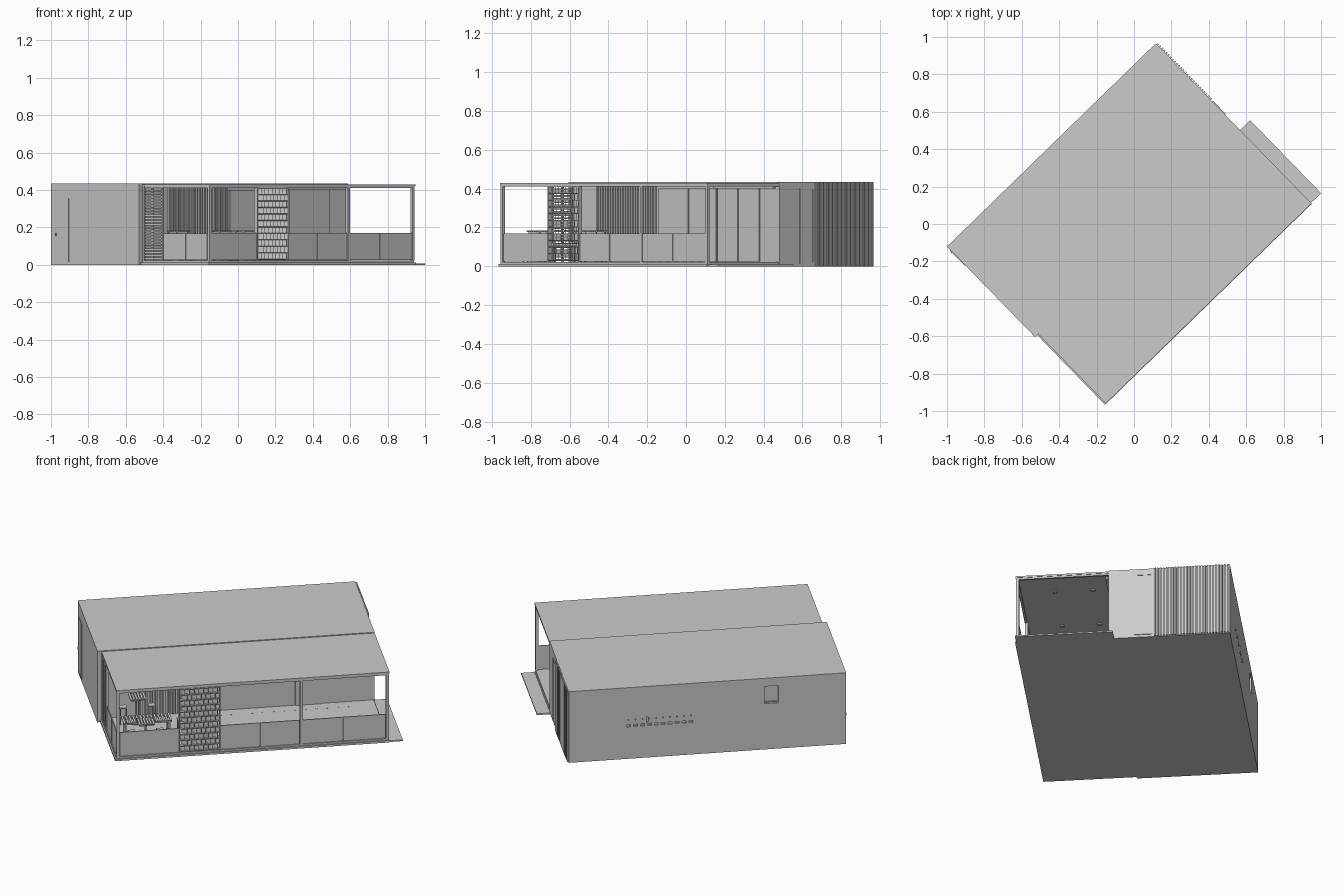
import bpy, bmesh, math
from mathutils import Matrix, Vector

ANG = math.radians(44.2)      # whole building is turned on plan
TURN = Matrix.Rotation(ANG, 4, 'Z')


def boxes(name, specs, spin=0.0):
    """One object from (u0,u1,v0,v1,z0,z1) boxes; u runs along the building, v to the back."""
    bm = bmesh.new()
    for u0, u1, v0, v1, z0, z1 in specs:
        c = Vector(((u0 + u1) / 2, (v0 + v1) / 2, (z0 + z1) / 2))
        m = (Matrix.Translation(c) @ Matrix.Rotation(spin, 4, 'Z')
             @ Matrix.Diagonal((u1 - u0, v1 - v0, z1 - z0, 1)))
        bmesh.ops.create_cube(bm, size=1, matrix=m)
    return finish(name, bm)


def discs(name, specs, n=12):
    """Short vertical cylinders (u, v, z0, z1, radius)."""
    bm = bmesh.new()
    for u, v, z0, z1, r in specs:
        bmesh.ops.create_cone(bm, cap_ends=True, segments=n, radius1=r, radius2=r, depth=z1 - z0,
                              matrix=Matrix.Translation((u, v, (z0 + z1) / 2)))
    return finish(name, bm)


def finish(name, bm):
    me = bpy.data.meshes.new(name)
    bm.to_mesh(me)
    bm.free()
    ob = bpy.data.objects.new(name, me)
    ob.matrix_world = TURN
    bpy.context.collection.objects.link(ob)
    return ob


def frame_v(u0, u1, v0, v1, z0, z1, t):
    """Rectangular frame lying in a long wall."""
    return [(u0, u0 + t, v0, v1, z0, z1), (u1 - t, u1, v0, v1, z0, z1),
            (u0 + t, u1 - t, v0, v1, z1 - t, z1), (u0 + t, u1 - t, v0, v1, z0, z0 + t)]


def frame_u(u0, u1, v0, v1, z0, z1, t):
    """Rectangular frame lying in an end wall."""
    return [(u0, u1, v0, v0 + t, z0, z1), (u0, u1, v1 - t, v1, z0, z1),
            (u0, u1, v0 + t, v1 - t, z1 - t, z1), (u0, u1, v0 + t, v1 - t, z0, z0 + t)]


# Main block with recessed rear window and rear vents
block = boxes("main_block", [(-0.801, 0.757, -0.065, 0.611, 0, 0.435)])
cuts = [(-0.42, -0.342, 0.59, 0.64, 0.28, 0.385)]
for i in range(10):
    u = 0.06 + i * 0.039
    cuts.append((u, u + 0.022, 0.602, 0.64, 0.195, 0.208))
    cuts.append((u + 0.008, u + 0.014, 0.602, 0.64, 0.235, 0.241))
cuts.append((0.312, 0.321, 0.602, 0.64, 0.213, 0.25))
cutter = boxes("rear_opening_cutter", cuts)
cutter.hide_render = True
cutter.hide_viewport = True
cutter.display_type = 'WIRE'
mod = block.modifiers.new("openings", 'BOOLEAN')
mod.operation = 'DIFFERENCE'
mod.solver = 'EXACT'
mod.object = cutter

# Ground slab, raised deck and entry ramp
boxes("base_slab", [(-0.785, 0.757, -0.585, -0.064, 0, 0.012)])
boxes("deck", [(-0.777, 0.752, -0.578, -0.064, 0.012, 0.022)])
boxes("entry_slab", [(0.75, 0.832, -0.579, -0.035, 0, 0.008)])
discs("deck_lights", [(-0.12 + i * 0.06, -0.13, 0.022, 0.0235, 0.005) for i in range(14)])

# Porch roof, edge beams and ceiling lights
boxes("porch_roof", [(-0.777, 0.757, -0.583, -0.064, 0.42, 0.43)])
boxes("roof_edge_beams", [(-0.774, 0.754, -0.58, -0.568, 0.41, 0.42),
                          (-0.774, -0.762, -0.568, -0.065, 0.41, 0.42),
                          (0.742, 0.754, -0.568, -0.065, 0.41, 0.42)])
discs("ceiling_lights", [(u, v, 0.414, 0.42, 0.013)
                         for u in (-0.55, -0.2, 0.2, 0.58) for v in (-0.38, -0.17)], 16)

# Porch posts
boxes("porch_posts", [(u, u + 0.016, -0.58, -0.564, 0.022, 0.42) for u in (-0.775, 0.255, 0.738)]
      + [(-0.777, -0.763, -0.079, -0.065, 0.012, 0.42)])

# Low balustrade panels along the front and the left end
spans = [(-0.757, -0.425), (-0.192, 0.028), (0.031, 0.253), (0.273, 0.494), (0.497, 0.736)]
boxes("front_balustrade", [(a, b, -0.577, -0.571, 0.025, 0.17) for a, b in spans])
boxes("end_balustrade", [(-0.773, -0.767, a, b, 0.025, 0.168)
                         for a, b in ((-0.558, -0.396), (-0.392, -0.225))])

# Front privacy screen: shelves with staggered slanted blades
ROWS, Z0, PITCH = 11, 0.028, 0.0345
boxes("screen_shelves", [(-0.42, -0.197, -0.585, -0.56, Z0 + i * PITCH, Z0 + i * PITCH + 0.004)
                         for i in range(ROWS + 1)])
blades = []
for r in range(ROWS):
    for k in range(8):
        u = -0.405 + k * 0.0262 + (0.012 if r % 2 else 0)
        z = Z0 + r * PITCH
        blades.append((u - 0.018, u + 0.018, -0.574, -0.571, z + 0.004, z + PITCH))
boxes("screen_blades", blades, -ANG)
boxes("screen_stiles", [(u, u + 0.004, -0.585, -0.56, 0.022, 0.412) for u in (-0.424, -0.197)])

# Left end screen of horizontal slats
boxes("end_screen_slats", [(-0.775, -0.765, -0.208, -0.08, 0.028 + i * 0.0165, 0.038 + i * 0.0165)
                           for i in range(23)])
boxes("end_screen_stiles", [(-0.777, -0.763, v, v + 0.008, 0.022, 0.412) for v in (-0.216, -0.142)])

# Porch back wall: vertical slats, plain panels, sliding doors
boxes("wall_slats", [(-0.585 + i * 0.0185, -0.575 + i * 0.0185, -0.077, -0.064, 0.025, 0.412)
                     for i in range(24)])
boxes("wall_panels", [(-0.13, 0.09, -0.072, -0.064, 0.025, 0.4),
                      (0.095, 0.295, -0.072, -0.064, 0.025, 0.4)])
boxes("sliding_doors", [(0.31, 0.46, -0.076, -0.064, 0.025, 0.4),
                        (0.455, 0.614, -0.071, -0.064, 0.025, 0.4)])
boxes("door_track", [(0.29, 0.73, -0.085, -0.064, 0.4, 0.412)])

# Right end wall: narrow door and vertical cladding
boxes("side_door_frame", frame_u(0.755, 0.762, 0.08, 0.178, 0.015, 0.4, 0.006))
boxes("side_door", [(0.755, 0.759, 0.086, 0.172, 0.021, 0.394)])
boxes("cladding_slats", [(0.755, 0.766, 0.19 + i * 0.0162, 0.199 + i * 0.0162, 0.003, 0.434)
                         for i in range(26)])

# Left end wall: door with handle
boxes("end_door_frame", frame_u(-0.804, -0.799, 0.472, 0.586, 0.016, 0.354, 0.004))
boxes("end_door", [(-0.803, -0.799, 0.477, 0.581, 0.021, 0.349)])
boxes("end_door_handle", [(-0.809, -0.802, 0.566, 0.573, 0.155, 0.17)])

# Rear window frame
boxes("rear_window_frame", frame_v(-0.42, -0.342, 0.589, 0.597, 0.28, 0.385, 0.005))


# Porch furniture: slatted tables with stools, and a long slatted bench
def table(name, u, v):
    s = [(u - 0.045 + i * 0.0155, u - 0.033 + i * 0.0155, v - 0.045, v + 0.045, 0.178, 0.184)
         for i in range(6)]
    s += [(u - 0.04, u + 0.04, v + d, v + d + 0.008, 0.168, 0.178) for d in (-0.034, 0.026)]
    s += [(u - 0.006, u + 0.006, v - 0.006, v + 0.006, 0.022, 0.17),
          (u - 0.03, u + 0.03, v - 0.03, v + 0.03, 0.022, 0.027)]
    boxes(name, s)
    st = []
    for du, dv in ((0.08, 0), (-0.08, 0)):
        a, b = u + du, v + dv
        st.append((a - 0.02, a + 0.02, b - 0.02, b + 0.02, 0.12, 0.127))
        st += [(a + p, a + p + 0.005, b + q, b + q + 0.005, 0.022, 0.12)
               for p in (-0.019, 0.014) for q in (-0.019, 0.014)]
    boxes(name + "_stools", st)


table("front_table", -0.595, -0.48)
table("back_table", -0.59, -0.15)
table("screen_table", -0.3, -0.36)
bench = [(-0.70 + i * 0.02, -0.688 + i * 0.02, -0.36, -0.26, 0.115, 0.121) for i in range(14)]
bench += [(-0.70, -0.428, v, v + 0.006, 0.105, 0.115) for v in (-0.35, -0.276)]
bench += [(u, u + 0.008, v, v + 0.008, 0.022, 0.105) for u in (-0.69, -0.445) for v in (-0.35, -0.278)]
boxes("long_slatted_bench", bench)
